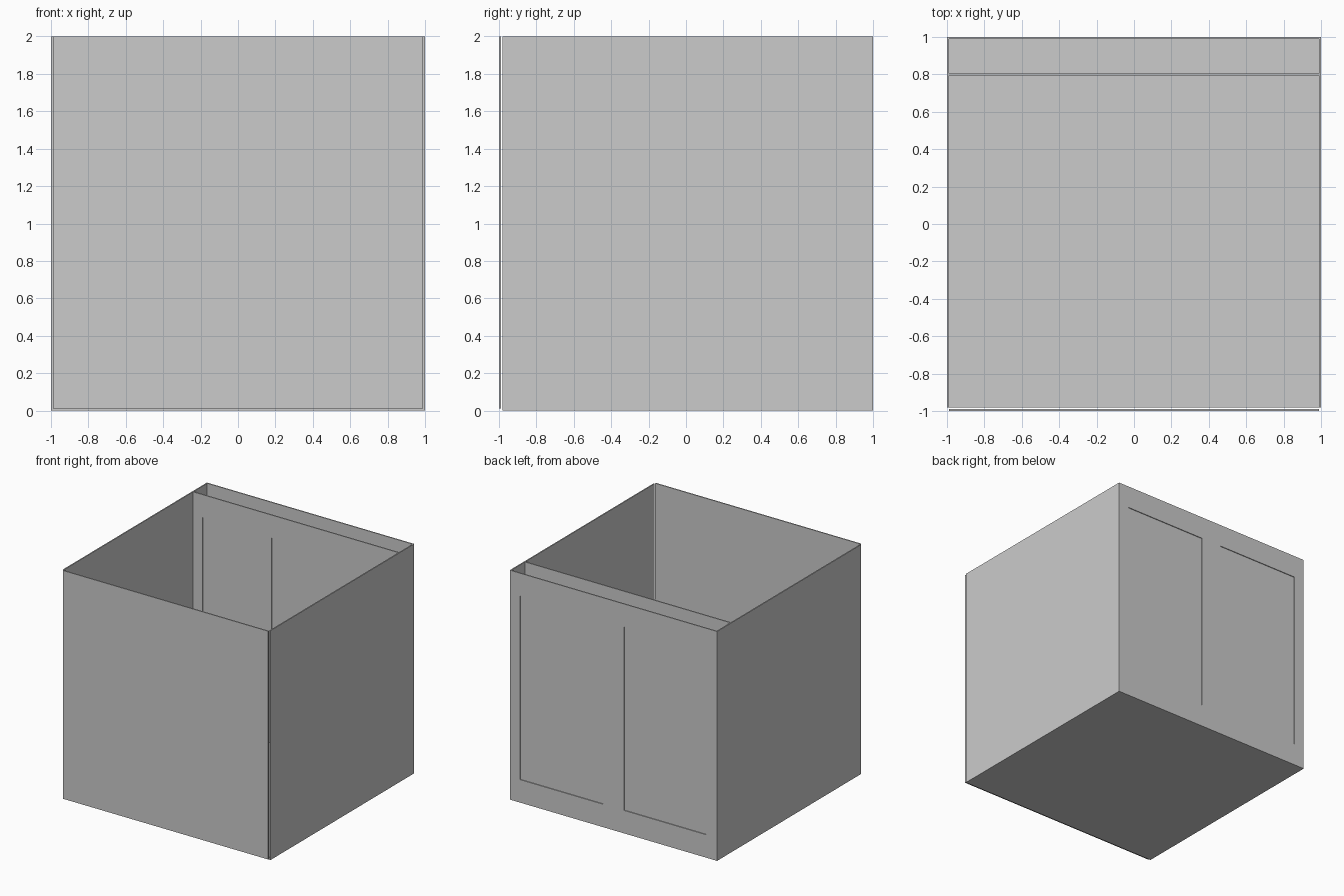
import bpy

if "Cube" in bpy.data.objects:
    bpy.data.objects.remove(bpy.data.objects["Cube"])

T = 0.01  # sheet thickness


def box(name, lo, hi):
    """Axis-aligned box between two corners."""
    bpy.ops.mesh.primitive_cube_add(size=1)
    ob = bpy.context.object
    ob.name = name
    ob.location = [(a + b) / 2 for a, b in zip(lo, hi)]
    ob.scale = [b - a for a, b in zip(lo, hi)]
    bpy.ops.object.transform_apply(location=True, rotation=True, scale=True)
    return ob


def recess(panel, x0, x1, y):
    """Cut a shallow rectangular recess around the plane y."""
    d = T * 0.7
    cutter = box("recess_cutter", (x0, y - d, 0.2), (x1, y + d, 1.8))
    cutter.hide_render = True
    mod = panel.modifiers.new("recess", 'BOOLEAN')
    mod.operation = 'DIFFERENCE'
    mod.solver = 'EXACT'
    mod.object = cutter
    bpy.context.view_layer.objects.active = panel
    bpy.ops.object.modifier_apply(modifier=mod.name)
    bpy.data.objects.remove(cutter)


# floor
box("floor", (-1, -0.98, 0), (1, 1, T))

# side walls
for name, x in (("left_wall", -1), ("right_wall", 1 - T)):
    box(name, (x, -0.98, T), (x + T, 1, 2))

# front sheet, standing slightly clear of the sides
box("front_panel", (-1 + T, -1, T), (1 - T, -1 + T, 2))

# back wall with two recessed panels outside
back = box("back_wall", (-1 + T, 1 - T, T), (1 - T, 1, 2))
for x0 in (-0.9, 0.1):
    recess(back, x0, x0 + 0.8, 1)

# inner partition with recessed panels facing forward
inner = box("partition", (-1 + T, 0.8 - T / 2, T), (1 - T, 0.8 + T / 2, 2))
for x0 in (-0.9, -0.233):
    recess(inner, x0, x0 + 0.467, 0.8 - T / 2)
